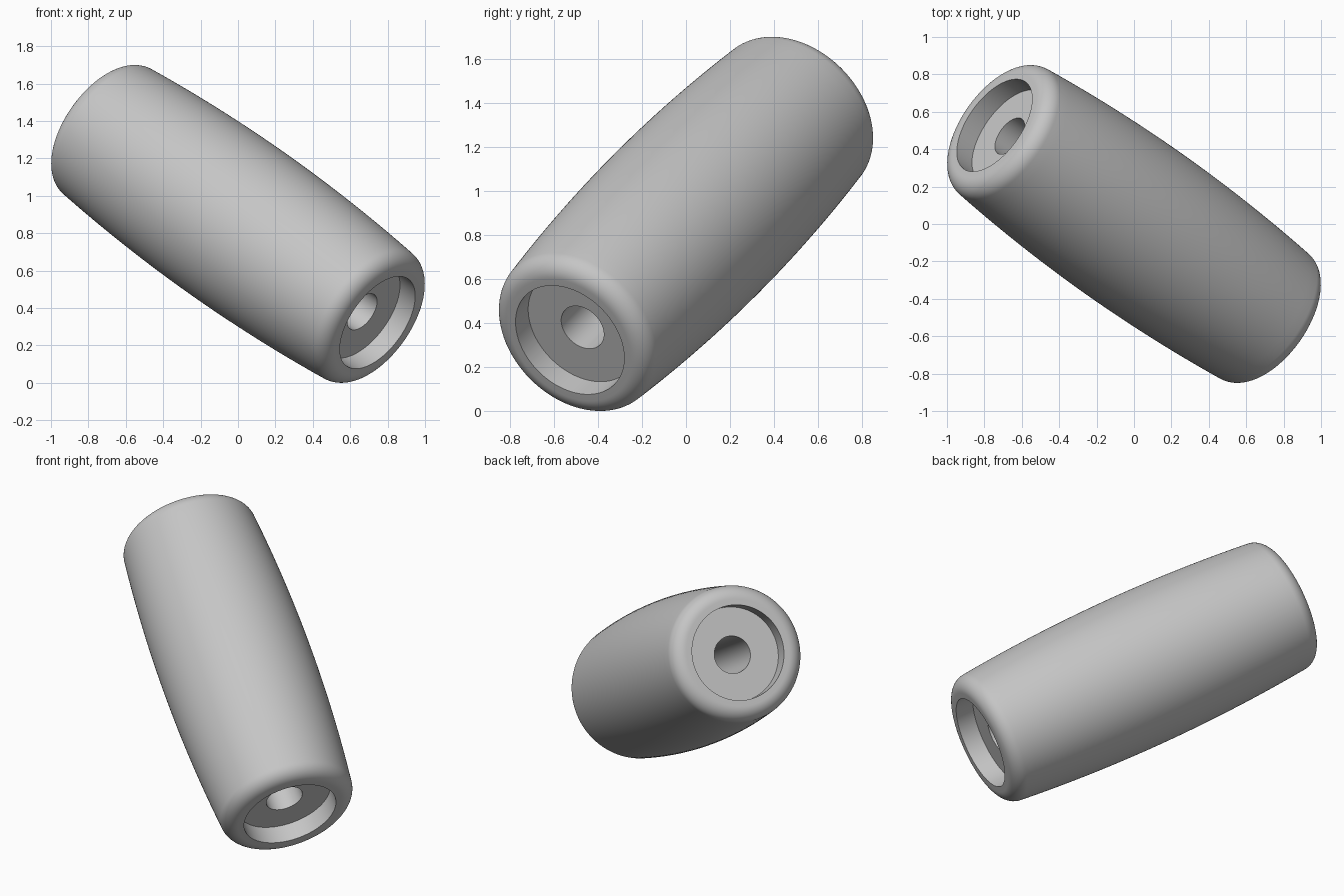
import bpy
import bmesh
from math import sin, cos, pi, radians
from mathutils import Vector, Matrix

cube = bpy.data.objects.get("Cube")
if cube:
    bpy.data.objects.remove(cube, do_unlink=True)

SEGMENTS = 128
CENTRE = Vector((0, 0, 0.85))
AXIS = Vector((0.7071, -0.5, -0.5))

HALF_LENGTH = 1.055
MID_RADIUS = 0.455
FILLET = 0.09
FILLET_RADIUS_POS = 0.32
RECESS_RADIUS = 0.285
RECESS_FLOOR = 0.94
HOLE_RADIUS = 0.112
SIDE_TILT = 0.09

# Half profile as (radius, distance along the axis): bore, recess, rim
profile = [(HOLE_RADIUS, 0), (HOLE_RADIUS, RECESS_FLOOR),
           (RECESS_RADIUS, RECESS_FLOOR), (RECESS_RADIUS, HALF_LENGTH)]

# Rounded end edge
for i in range(13):
    a = pi / 2 + (SIDE_TILT - pi / 2) * i / 12
    profile.append((FILLET_RADIUS_POS + FILLET * cos(a),
                    HALF_LENGTH - FILLET + FILLET * sin(a)))

# Bowed side, flowing from the rounded edge to the widest ring
end_r, end_h = profile[-1]
for i in range(1, 17):
    t = 1 - i / 16
    profile.append((MID_RADIUS - (MID_RADIUS - end_r) * t * t, end_h * t))

# Mirror the half profile for the other end
profile += [(r, -h) for r, h in reversed(profile[1:-1])]

# Revolve the closed profile
bm = bmesh.new()
rings = []
for s in range(SEGMENTS):
    turn = Matrix.Rotation(2 * pi * s / SEGMENTS, 3, 'Z')
    rings.append([bm.verts.new(turn @ Vector((r, 0, h))) for r, h in profile])
n = len(profile)
for s in range(SEGMENTS):
    here, after = rings[s], rings[(s + 1) % SEGMENTS]
    for j in range(n):
        k = (j + 1) % n
        bm.faces.new((here[j], after[j], after[k], here[k]))
bmesh.ops.recalc_face_normals(bm, faces=bm.faces)

mesh = bpy.data.meshes.new("barrel_spacer")
bm.to_mesh(mesh)
bm.free()
barrel = bpy.data.objects.new("barrel_spacer", mesh)
bpy.context.collection.objects.link(barrel)

# Lean the barrel along its diagonal axis
barrel.rotation_euler = AXIS.to_track_quat('Z', 'Y').to_euler()
barrel.location = CENTRE

# Plain grey surface
grey = bpy.data.materials.new("plain_grey")
grey.use_nodes = True
colour = (0.56, 0.56, 0.56, 1)
grey.diffuse_color = colour
grey.node_tree.nodes["Principled BSDF"].inputs["Base Color"].default_value = colour
mesh.materials.append(grey)

bpy.ops.object.select_all(action='DESELECT')
barrel.select_set(True)
bpy.context.view_layer.objects.active = barrel
bpy.ops.object.shade_smooth_by_angle(angle=radians(30))
